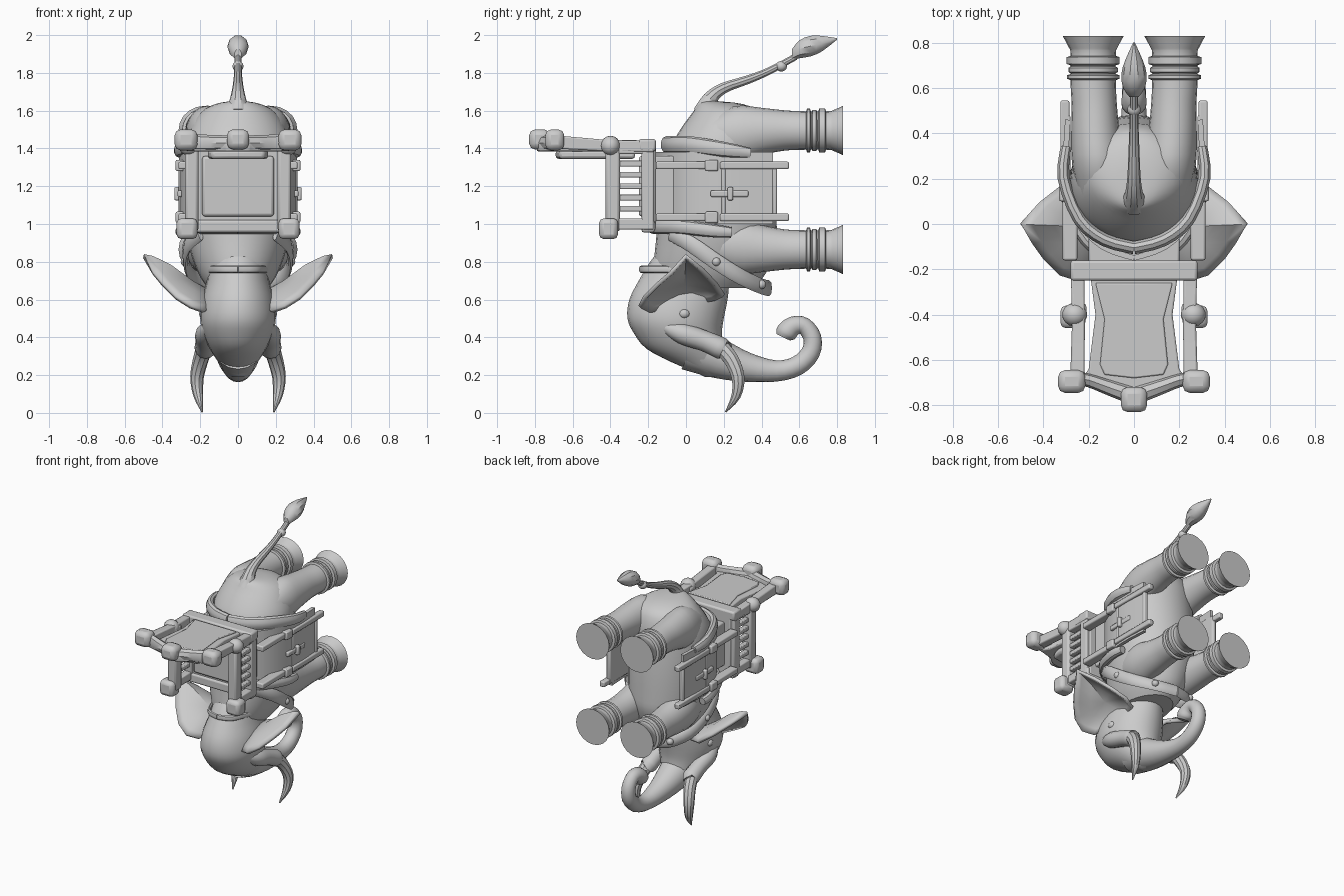
import bpy, bmesh, math
from mathutils import Vector

X, Y, Z = Vector((1, 0, 0)), Vector((0, 1, 0)), Vector((0, 0, 1))


def finish(bm, name, mirror=False, bevel=0):
    bmesh.ops.recalc_face_normals(bm, faces=bm.faces)
    me = bpy.data.meshes.new(name)
    bm.to_mesh(me)
    bm.free()
    ob = bpy.data.objects.new(name, me)
    bpy.context.collection.objects.link(ob)
    if bevel:
        m = ob.modifiers.new("Bevel", 'BEVEL')
        m.width, m.segments = bevel, 2
    if mirror:
        ob.modifiers.new("Mirror", 'MIRROR')
    return ob


def smooth_path(pts, k):
    # Catmull-Rom resampling of tuples of any length
    p = [pts[0]] + list(pts) + [pts[-1]]
    out = []
    for i in range(1, len(p) - 2):
        for j in range(k):
            t = j / k
            out.append(tuple(0.5 * (2 * b + (c - a) * t + (2 * a - 5 * b + 4 * c - d) * t * t
                                    + (3 * b - a - 3 * c + d) * t ** 3)
                             for a, b, c, d in zip(p[i - 1], p[i], p[i + 1], p[i + 2])))
    return out + [tuple(pts[-1])]


def sweep(name, pts, n=16, k=3, ref=X, axis=None, mirror=False, bevel=0):
    # pts: x, y, z, radius along ref, radius across; n=4 gives a rectangle
    if k > 1:
        pts = smooth_path(pts, k)
    bm = bmesh.new()
    rings = []
    f, off = (math.sqrt(2), math.pi / 4) if n == 4 else (1, 0)
    for i, p in enumerate(pts):
        a, b = pts[max(i - 1, 0)], pts[min(i + 1, len(pts) - 1)]
        t = axis or (Vector(b[:3]) - Vector(a[:3])).normalized()
        u = (ref - t * ref.dot(t)).normalized()
        v = t.cross(u)
        rings.append([bm.verts.new(Vector(p[:3]) + u * p[3] * f * math.cos(w) + v * p[4] * f * math.sin(w))
                      for w in (off + 2 * math.pi * j / n for j in range(n))])
    for r, s in zip(rings, rings[1:]):
        for j in range(n):
            bm.faces.new((r[j], r[(j + 1) % n], s[(j + 1) % n], s[j]))
    bm.faces.new(rings[0])
    bm.faces.new(rings[-1])
    return finish(bm, name, mirror, bevel)


def box(name, lo, hi, bevel=0.008, mirror=False):
    bm = bmesh.new()
    bmesh.ops.create_cube(bm, size=1)
    for v in bm.verts:
        v.co = [(a + b) / 2 + c * (b - a) for a, b, c in zip(lo, hi, v.co)]
    return finish(bm, name, mirror, bevel)


def ball(name, c, r, mirror=False):
    bm = bmesh.new()
    bmesh.ops.create_uvsphere(bm, u_segments=14, v_segments=8, radius=1)
    for v in bm.verts:
        v.co = [a + s * b for a, s, b in zip(c, r, v.co)]
    return finish(bm, name, mirror)


def plate(name, outline, z0, z1, bevel=0.008):
    # symmetric outline in x, y (right half, from bottom to top) raised in z
    full = outline + [(-x, y) for x, y in reversed(outline) if x > 0]
    bm = bmesh.new()
    face = bm.faces.new([bm.verts.new((x, y, z0)) for x, y in full])
    ext = bmesh.ops.extrude_face_region(bm, geom=[face])['geom']
    for v in ext:
        if isinstance(v, bmesh.types.BMVert):
            v.co.z = z1
    return finish(bm, name, bevel=bevel)


def trunkwise(rows):
    # rows: z, back y, belly y, half width
    return [(0, (a + b) / 2, z, w, (b - a) / 2) for z, a, b, w in rows]


# Body and head, lofted along z
sweep("body", trunkwise([
    (1.65, .09, .17, .04), (1.635, .065, .30, .12), (1.59, .035, .40, .2), (1.5, -.03, .44, .255),
    (1.4, -.08, .45, .28), (1.2, -.12, .47, .285), (1.0, -.15, .48, .28), (.9, -.16, .48, .265),
    (.8, -.17, .45, .235), (.72, -.17, .41, .2), (.66, -.15, .34, .16)]), n=28, axis=Z)
sweep("head", trunkwise([
    (.86, -.14, .2, .12), (.8, -.19, .24, .15), (.7, -.25, .23, .165), (.6, -.3, .22, .19),
    (.5, -.31, .2, .2), (.42, -.275, .19, .185), (.34, -.21, .2, .15), (.27, -.08, .22, .105),
    (.22, .04, .22, .07), (.19, .1, .2, .03)]), n=24, axis=Z)
sweep("brow_strap", [(0, -.238, .76, .02, .012), (.09, -.205, .76, .02, .012), (.14, -.1, .76, .02, .012),
                     (.17, .02, .75, .02, .012)], n=8, ref=Z, mirror=True)

# Trunk curling up at the tip
sweep("trunk", [(0, y, z, r, r) for y, z, r in (
    (.03, .35, .13), (.18, .285, .105), (.33, .24, .077), (.48, .222, .056), (.59, .25, .052),
    (.66, .32, .05), (.668, .4, .048), (.625, .46, .046), (.57, .46, .052), (.53, .425, .056), (.515, .4, .04))])

# Face details
ball("eye", (.185, -.01, .525), (.022, .03, .025), True)
sweep("tusk_socket", [(.15, -.12, .46, .03, .03), (.17, -.02, .42, .055, .055), (.17, .1, .38, .055, .055),
                      (.172, .19, .34, .058, .058), (.173, .2, .335, .045, .045)], n=12, mirror=True)
sweep("tusk", [(.172, .17, .36, .045, .045), (.195, .235, .29, .042, .042), (.217, .275, .19, .036, .036),
               (.21, .265, .09, .026, .026), (.19, .21, .005, .004, .004)], n=10, mirror=True)

# Cupped ears
rim = [(.15, .16, .6), (.24, .2, .62), (.33, .16, .68), (.42, .09, .755), (.5, 0, .83), (.45, -.08, .74),
       (.4, -.15, .68), (.33, -.22, .61), (.25, -.245, .56), (.18, -.2, .535), (.14, -.08, .55), (.13, .05, .58)]
bm = bmesh.new()
c, lift = Vector((.27, -.01, .65)), Vector((-.025, 0, .035))
levels = [[bm.verts.new(c.lerp(Vector(p), f) + lift * h) for p in rim] for f, h in ((1, 0), (.85, .5), (.5, 1))]
hub = bm.verts.new(c + lift * 1.1)
for i in range(12):
    j = (i + 1) % 12
    for a, b in zip(levels, levels[1:]):
        bm.faces.new((a[i], a[j], b[j], b[i]))
    bm.faces.new((levels[2][i], levels[2][j], hub))
ear = finish(bm, "ear", True)
m = ear.modifiers.new("Solidify", 'SOLIDIFY')
m.thickness, m.offset = .022, 0
ear.modifiers.move(1, 0)

# Legs with flared feet and ankle bands
for name, z in (("rear_leg", 1.495), ("front_leg", .865)):
    s = 1 if z > 1 else -1
    sweep(name, [(.15, .12, z - s * .03, .09, .1), (.158, .26, z - s * .02, .115, .15),
                 (.17, .4, z - s * .005, .107, .125), (.175, .52, z, .1, .107), (.18, .62, z, .1, .102),
                 (.18, .75, z, .1, .102), (.18, .78, z, .108, .108), (.18, .83, z, .135, .13)],
          n=20, axis=Y, mirror=True)
    for i, (a, b, r) in enumerate(((.635, .662, .116), (.665, .695, .109), (.7, .742, .117))):
        sweep(f"{name}_band_{i}", [(.18, a, z, .1, .1), (.18, a + .006, z, r, r), (.18, b - .006, z, r, r),
                                   (.18, b, z, .1, .1)], n=20, k=1, axis=Y, mirror=True)

# Tail and its tuft
sweep("tail", [(0, y, z, r, r) for y, z, r in (
    (.1, 1.59, .065), (.13, 1.665, .042), (.2, 1.72, .03), (.33, 1.765, .024), (.44, 1.81, .02), (.58, 1.885, .018))], n=10)
ball("tail_knot", (0, .505, 1.835), (.03, .03, .028))
sweep("tail_tuft", [(0, .56, 1.895, .02, .03), (0, .6, 1.925, .048, .05), (0, .66, 1.942, .056, .057),
                    (0, .72, 1.955, .04, .043), (0, .8, 1.98, .004, .004)], n=10, k=2, axis=Y)

# Saddle blanket, padded edge rolls and chest strap
U = [(.292, .46), (.3, .22), (.25, .02), (.14, -.1), (0, -.15)]
sweep("blanket", [(x, y, 1.19, .19, .012) for x, y in U], n=4, ref=Z, mirror=True)
sweep("rear_roll", [(.3, .34, 1.375, .028, .025), (.31, .2, 1.395, .04, .028), (.24, .02, 1.42, .045, .03),
                    (.13, -.07, 1.42, .045, .03), (0, -.105, 1.42, .045, .03)], n=10, ref=Z, mirror=True)
sweep("front_roll", [(.3, .24, .955, .028, .025), (.3, .14, .965, .035, .028), (.24, -.03, .985, .038, .03),
                     (.13, -.14, .985, .038, .03), (0, -.175, .985, .038, .03)], n=10, ref=Z, mirror=True)
sweep("chest_strap", [(.2, -.08, .95, .04, .015), (.265, .03, .89, .042, .016), (.275, .16, .8, .042, .016),
                      (.235, .29, .72, .042, .016), (.13, .4, .67, .042, .016), (0, .44, .66, .042, .016)],
      n=8, ref=Z, mirror=True)
for i, p in enumerate(((.28, .16, .8), (.15, .4, .68))):
    ball(f"strap_stud_{i}", p, (.024, .024, .024), True)

# Side panels hanging on the flanks
box("side_panel", (.28, .19, 1.02), (.302, .48, 1.33), mirror=True)
for i, z in enumerate((1.035, 1.31)):
    box(f"side_rail_{i}", (.285, .18, z - .02), (.325, .545, z + .02), mirror=True)
    box(f"upper_rail_{i}", (.25, -.16, z - .02), (.315, .17, z + .02), mirror=True)
    box(f"rail_block_{i}", (.275, .1, z - .03), (.33, .17, z + .03), mirror=True)
for i, y in enumerate((.2, .47)):
    box(f"panel_stile_{i}", (.285, y - .012, 1.03), (.314, y + .012, 1.32), mirror=True)
box("upper_post", (.27, .165, 1.04), (.305, .19, 1.31), mirror=True)
box("panel_peg", (.295, .13, 1.143), (.32, .33, 1.178), mirror=True)
box("peg_clasp", (.295, .22, 1.125), (.337, .25, 1.195), mirror=True)

# Seat of the chair
box("seat", (-.25, -.22, .97), (.25, -.16, 1.43))
box("seat_cushion", (-.19, -.25, 1.04), (.19, -.2, 1.36), .015)
box("seat_front_rail", (-.27, -.235, .955), (.27, -.165, 1.02), .012)
box("seat_support", (-.2, -.17, 1.04), (.2, -.05, 1.36))

# Arm rests with slats and knobs
box("arm_base", (.215, -.235, .97), (.275, -.17, 1.43), mirror=True)
box("arm_rest", (.21, -.425, .96), (.28, -.35, 1.43), .015, True)
box("arm_post_front", (.22, -.37, .97), (.275, -.18, 1.03), mirror=True)
box("arm_post_rear", (.22, -.37, 1.37), (.275, -.18, 1.43), mirror=True)
for i in range(5):
    z = 1.08 + i * .06
    box(f"arm_slat_{i}", (.23, -.36, z - .015), (.265, -.22, z + .015), .005, True)
box("arm_front_knob", (.215, -.46, .92), (.325, -.36, 1.03), .025, True)
ball("arm_rear_knob", (.262, -.4, 1.415), (.055, .052, .052), True)

# Back rest with frame, cushion, crest and finials
plate("back_panel", [(0, -.17), (.2, -.17), (.17, -.4), (.2, -.64), (.24, -.7), (.12, -.73), (.06, -.78), (0, -.79)],
      1.385, 1.435)
box("back_bottom_rail", (-.28, -.25, 1.385), (.28, -.16, 1.45), .012)
sweep("back_post", [(.25, -.17, 1.41, .03, .03), (.245, -.42, 1.415, .028, .03), (.25, -.7, 1.435, .032, .035)],
      n=4, k=1, mirror=True, bevel=.008)
plate("back_cushion", [(0, -.27), (.15, -.27), (.13, -.4), (.16, -.6), (.14, -.67), (0, -.69)], 1.345, 1.39, .015)
plate("back_inlay", [(0, -.26), (.17, -.26), (.13, -.42), (.15, -.62), (.13, -.665), (0, -.68)], 1.43, 1.445, .006)
sweep("crest", [(0, -.76, 1.43, .04, .04), (.1, -.725, 1.43, .035, .04), (.2, -.69, 1.43, .03, .045),
                (.27, -.68, 1.44, .03, .045)], n=8, ref=Y, mirror=True)
box("crest_scroll", (.215, -.745, 1.39), (.335, -.645, 1.5), .03, True)
box("crest_finial", (-.058, -.83, 1.395), (.058, -.72, 1.5), .03)

# Smooth shading with crisp edges
bpy.ops.object.select_all(action='DESELECT')
for ob in bpy.data.objects:
    ob.select_set(True)
bpy.context.view_layer.objects.active = bpy.data.objects["body"]
bpy.ops.object.shade_smooth_by_angle(angle=math.radians(35))
